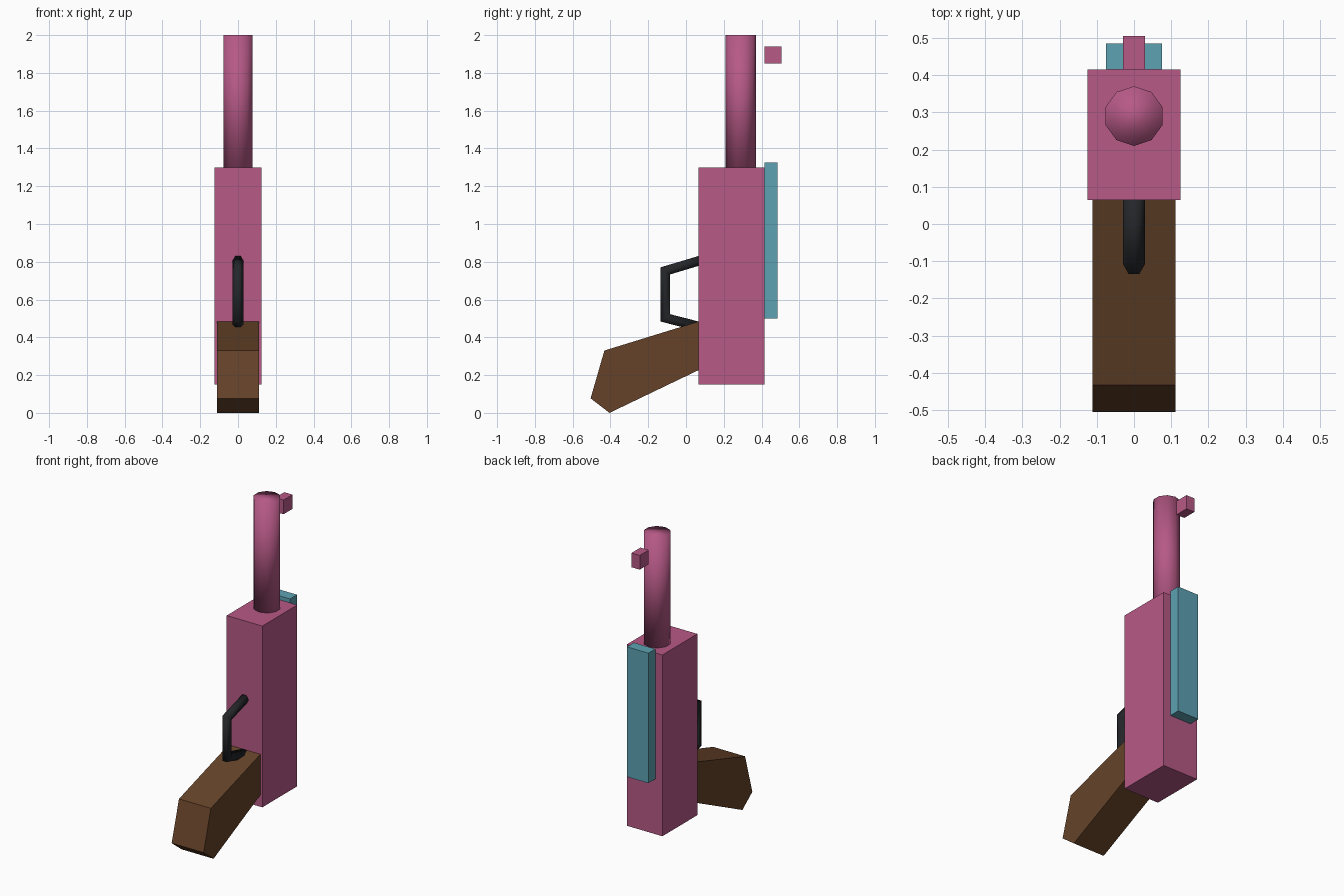
import bpy, bmesh, math
from mathutils import Vector

if "Cube" in bpy.data.objects:
    bpy.data.objects.remove(bpy.data.objects["Cube"])


def material(name, rgb):
    m = bpy.data.materials.new(name)
    m.diffuse_color = (*rgb, 1)
    m.use_nodes = True
    m.node_tree.nodes["Principled BSDF"].inputs["Base Color"].default_value = m.diffuse_color
    return m


PINK = material("pink", (0.47, 0.10, 0.24))
TEAL = material("teal", (0.11, 0.36, 0.45))
BROWN = material("brown", (0.13, 0.055, 0.022))
BLACK = material("black", (0.018, 0.019, 0.022))


def finish(name, bm, mat, smooth=False):
    bmesh.ops.recalc_face_normals(bm, faces=bm.faces)
    for f in bm.faces:
        f.smooth = smooth
    me = bpy.data.meshes.new(name)
    bm.to_mesh(me)
    bm.free()
    me.materials.append(mat)
    ob = bpy.data.objects.new(name, me)
    bpy.context.collection.objects.link(ob)
    return ob


def extrude_x(name, profile, half, mat):
    """Extrude a (y, z) outline symmetrically along x."""
    bm = bmesh.new()
    face = bm.faces.new([bm.verts.new((-half, y, z)) for y, z in profile])
    ext = bmesh.ops.extrude_face_region(bm, geom=[face])
    verts = [v for v in ext["geom"] if isinstance(v, bmesh.types.BMVert)]
    bmesh.ops.translate(bm, verts=verts, vec=(2 * half, 0, 0))
    return finish(name, bm, mat)


def box(name, half, y0, y1, z0, z1, mat):
    return extrude_x(name, [(y0, z0), (y1, z0), (y1, z1), (y0, z1)], half, mat)


def tube(name, path, radius, sides, mat):
    """Mitred tube along a (y, z) path, with closed ends."""
    pts = [Vector((0, y, z)) for y, z in path]
    x_axis = Vector((1, 0, 0))
    bm = bmesh.new()
    rings = []
    for i, p in enumerate(pts):
        a = (p - pts[i - 1]).normalized() if i else (pts[1] - p).normalized()
        b = (pts[i + 1] - p).normalized() if i < len(pts) - 1 else a
        t = (a + b).normalized()
        side = t.cross(x_axis) / t.dot(a)
        rings.append([bm.verts.new(p + radius * (math.cos(k * math.tau / sides) * x_axis
                                                 + math.sin(k * math.tau / sides) * side))
                      for k in range(sides)])
    for r, s in zip(rings, rings[1:]):
        for k in range(sides):
            n = (k + 1) % sides
            bm.faces.new((r[k], r[n], s[n], s[k]))
    bm.faces.new(rings[0])
    bm.faces.new(rings[-1])
    return finish(name, bm, mat, smooth=True)


# Main body, rear plate and sight block
box("body", 0.125, 0.065, 0.415, 0.15, 1.30, PINK)
box("rear_plate", 0.075, 0.415, 0.485, 0.50, 1.325, TEAL)
box("sight", 0.029, 0.415, 0.505, 1.85, 1.94, PINK)

# Ten-sided barrel with corners on the y axis
bm = bmesh.new()
bmesh.ops.create_cone(bm, cap_ends=True, segments=10, radius1=0.08, radius2=0.08, depth=0.70)
for v in bm.verts:
    ang = math.atan2(v.co.y, v.co.x)
    step = math.tau / 10
    ang = math.pi / 2 + round((ang - math.pi / 2) / step) * step
    v.co = (0.08 * math.cos(ang), 0.29 + 0.08 * math.sin(ang), v.co.z + 1.65)
finish("barrel", bm, PINK, smooth=True)

# Angled grip
extrude_x("grip", [(0.07, 0.485), (-0.432, 0.33), (-0.505, 0.077),
                   (-0.405, 0.0), (0.07, 0.228)], 0.112, BROWN)

# Bent trigger guard
tube("trigger_guard", [(0.075, 0.807), (-0.109, 0.752), (-0.109, 0.503), (0.07, 0.457)],
     0.029, 6, BLACK)
